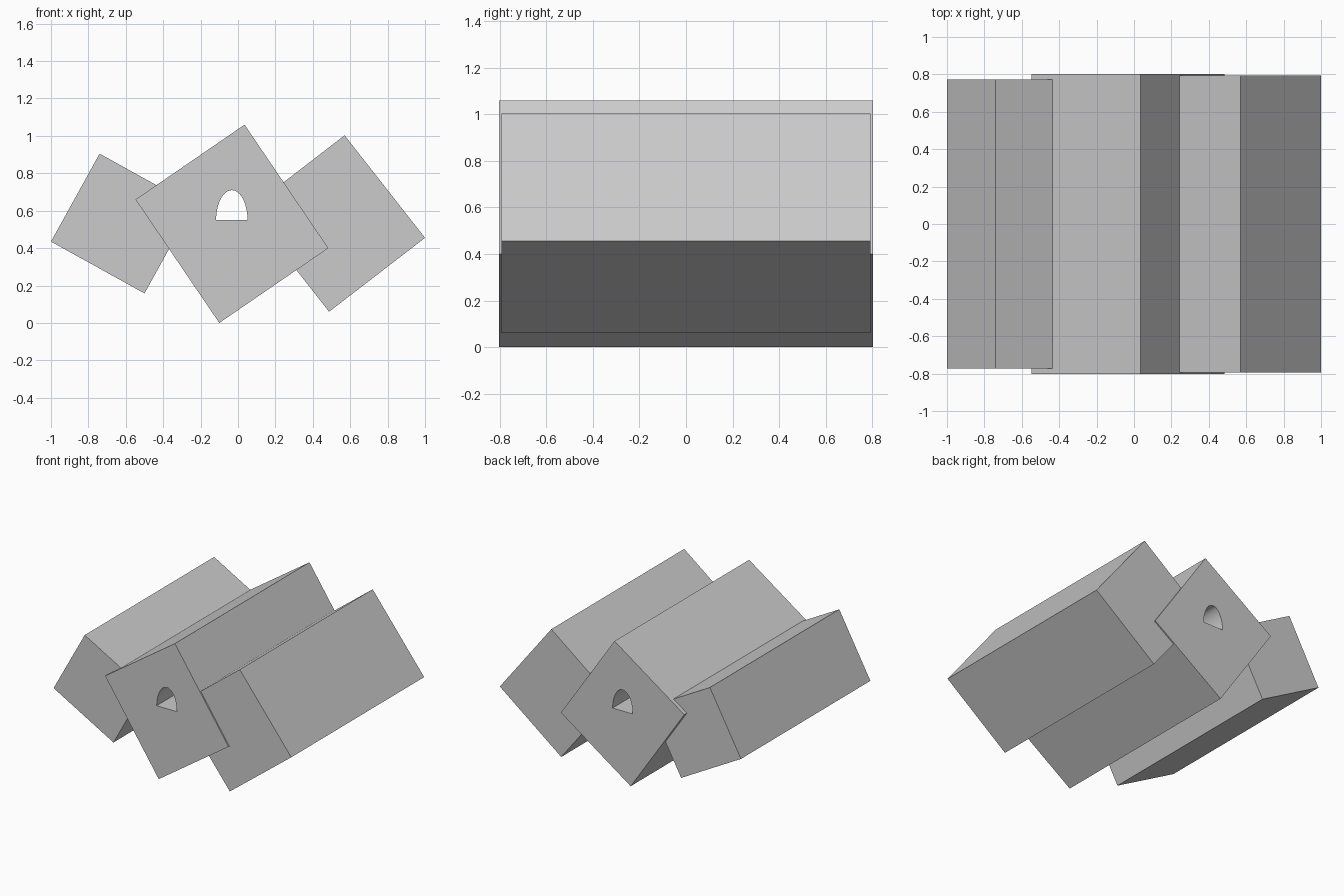
import bpy, bmesh, math

if "Cube" in bpy.data.objects:
    bpy.data.objects.remove(bpy.data.objects["Cube"])


def prism(name, profile, half_depth):
    """Extrude an XZ profile along Y, centred on y = 0."""
    bm = bmesh.new()
    face = bm.faces.new([bm.verts.new((x, -half_depth, z)) for x, z in profile])
    ext = bmesh.ops.extrude_face_region(bm, geom=[face])
    verts = [v for v in ext["geom"] if isinstance(v, bmesh.types.BMVert)]
    bmesh.ops.translate(bm, verts=verts, vec=(0, 2 * half_depth, 0))
    bmesh.ops.recalc_face_normals(bm, faces=bm.faces)
    mesh = bpy.data.meshes.new(name)
    bm.to_mesh(mesh)
    bm.free()
    obj = bpy.data.objects.new(name, mesh)
    bpy.context.collection.objects.link(obj)
    return obj


def tilted_block(name, a, b, c, half_depth):
    """Box from three consecutive corners of its tilted rectangle."""
    d = (a[0] + c[0] - b[0], a[1] + c[1] - b[1])
    return prism(name, [a, b, c, d], half_depth)


# Three tilted blocks lying along Y
tilted_block("left_block", (-0.74, 0.905), (-1.0, 0.435), (-0.50, 0.158), 0.772)
tilted_block("right_block", (0.57, 1.003), (1.0, 0.455), (0.487, 0.06), 0.793)
middle = tilted_block("middle_block", (0.035, 1.06), (-0.548, 0.66), (-0.10, 0.0), 0.803)

# Arched tunnel running through the middle block
arch = [(-0.033 + 0.084 * math.cos(math.pi * i / 24),
         0.55 + 0.16 * math.sin(math.pi * i / 24)) for i in range(25)]
cutter = prism("tunnel_cutter", arch, 1.0)
cutter.hide_render = True
cutter.hide_set(True)
cut = middle.modifiers.new("tunnel", "BOOLEAN")
cut.operation = "DIFFERENCE"
cut.solver = "EXACT"
cut.object = cutter

# Bake the tunnel and smooth its curved wall
bpy.ops.object.select_all(action="DESELECT")
bpy.context.view_layer.objects.active = middle
middle.select_set(True)
bpy.ops.object.modifier_apply(modifier="tunnel")
bpy.data.objects.remove(cutter)
bpy.ops.object.shade_smooth_by_angle(angle=math.radians(30))
